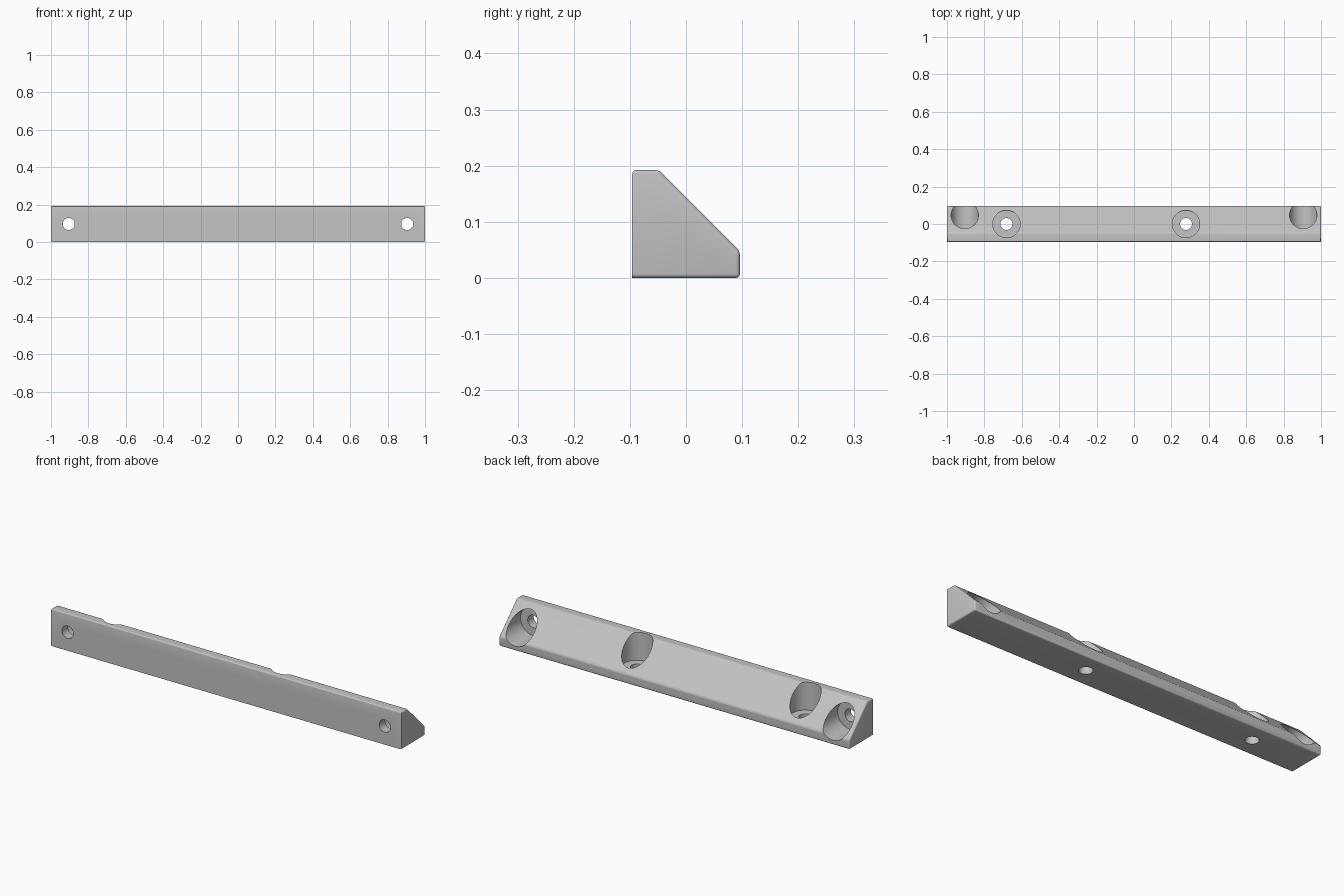
import bpy
import bmesh
from math import radians
from mathutils import Matrix, Vector

cube = bpy.data.objects.get("Cube")
if cube:
    bpy.data.objects.remove(cube, do_unlink=True)

HALF = 0.096        # half of the bar's square section
FLOOR = 0.048       # wall thickness left under each counterbore
HOLE_R, BORE_R = 0.032, 0.073

grey = bpy.data.materials.new("light grey")
grey.use_nodes = True
colour = (0.55, 0.55, 0.55, 1)
grey.diffuse_color = colour
grey.node_tree.nodes["Principled BSDF"].inputs["Base Color"].default_value = colour


def add_object(name, bm):
    mesh = bpy.data.meshes.new(name)
    bmesh.ops.recalc_face_normals(bm, faces=bm.faces)
    bm.to_mesh(mesh)
    bm.free()
    mesh.materials.append(grey)
    obj = bpy.data.objects.new(name, mesh)
    bpy.context.collection.objects.link(obj)
    return obj


# Bar: chamfered square section extruded along x
profile = [(-HALF, 0), (HALF, 0), (HALF, FLOOR), (-FLOOR, 2 * HALF), (-HALF, 2 * HALF)]
bm = bmesh.new()
section = bm.faces.new([bm.verts.new((-1, y, z)) for y, z in profile])
grown = bmesh.ops.extrude_face_region(bm, geom=[section])["geom"]
bmesh.ops.translate(bm, vec=(2, 0, 0), verts=[v for v in grown if isinstance(v, bmesh.types.BMVert)])
bmesh.ops.recalc_face_normals(bm, faces=bm.faces)


# Round every edge except the bottom front one and the front uprights
def is_rounded(edge):
    a, b = (v.co for v in edge.verts)
    on_front = max(a.y, b.y) < -HALF + 0.001
    along_top = min(a.z, b.z) > FLOOR
    return not on_front or along_top


bmesh.ops.bevel(bm, geom=[e for e in bm.edges if is_rounded(e)], offset=0.007,
                offset_type='OFFSET', segments=4, profile=0.5, affect='EDGES')
bar = add_object("corner_bar", bm)


# Screw holes: a through hole plus a wider counterbore along the same axis
def cut_cylinder(centre, axis, radius, start, end):
    bm = bmesh.new()
    turn = Vector((0, 0, 1)).rotation_difference(axis).to_matrix().to_4x4()
    middle = centre + axis * (start + end) / 2
    bmesh.ops.create_cone(bm, cap_ends=True, segments=64, radius1=radius, radius2=radius,
                          depth=end - start, matrix=Matrix.Translation(middle) @ turn)
    cutter = add_object("hole_cutter", bm)
    cutter.hide_render = True
    mod = bar.modifiers.new("hole", 'BOOLEAN')
    mod.operation = 'DIFFERENCE'
    mod.solver = 'EXACT'
    mod.object = cutter
    bpy.context.view_layer.objects.active = bar
    bpy.ops.object.modifier_apply(modifier=mod.name)
    bpy.data.objects.remove(cutter, do_unlink=True)


def screw_hole(x, axis):
    centre = Vector((x, 0, HALF))
    cut_cylinder(centre, axis, HOLE_R, -0.2, 0.2)
    cut_cylinder(centre, axis, BORE_R, FLOOR - HALF, 0.2)


for x in (-0.905, 0.905):
    screw_hole(x, Vector((0, 1, 0)))
for x in (-0.682, 0.278):
    screw_hole(x, Vector((0, 0, 1)))

bpy.ops.object.select_all(action='DESELECT')
bar.select_set(True)
bpy.context.view_layer.objects.active = bar
bpy.ops.object.shade_smooth_by_angle(angle=radians(30))
